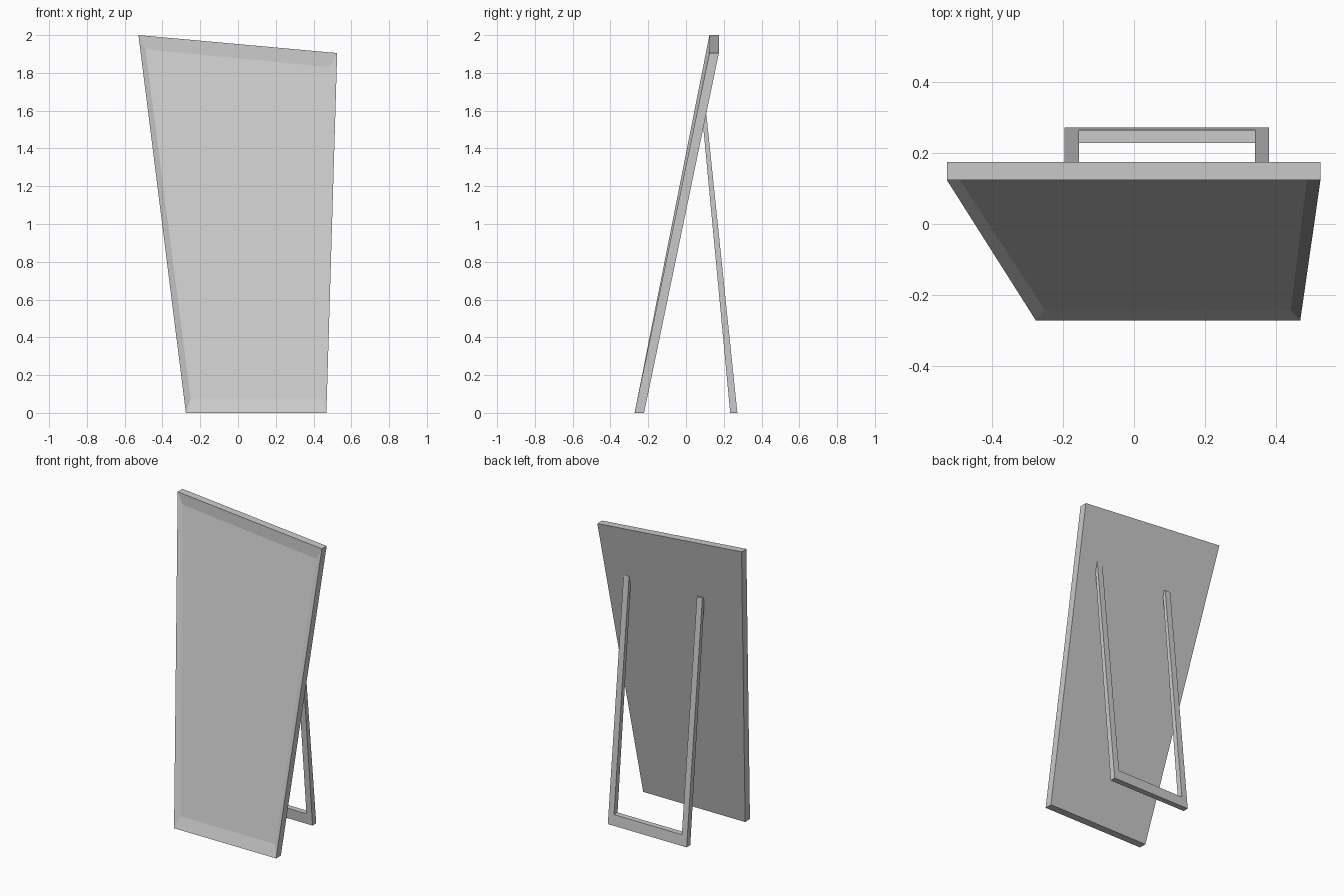
import bpy
import bmesh

cube = bpy.data.objects.get("Cube")
if cube:
    bpy.data.objects.remove(cube, do_unlink=True)

grey = bpy.data.materials.new("light_grey")
grey.use_nodes = True
grey.diffuse_color = (0.6, 0.6, 0.6, 1)
grey.node_tree.nodes["Principled BSDF"].inputs["Base Color"].default_value = grey.diffuse_color


def finish(bm, name):
    bmesh.ops.recalc_face_normals(bm, faces=bm.faces)
    mesh = bpy.data.meshes.new(name)
    bm.to_mesh(mesh)
    bm.free()
    mesh.materials.append(grey)
    obj = bpy.data.objects.new(name, mesh)
    bpy.context.collection.objects.link(obj)
    return obj


def bridge(bm, a, b):
    for i in range(len(a)):
        j = (i + 1) % len(a)
        bm.faces.new((a[i], a[j], b[j], b[i]))


# Leaning panel: slanted four-sided slab with a shallow sloped recess in front
bottom_y, top_y, thick, recess = -0.272, 0.124, 0.05, 0.014
outline = [(-0.276, 0), (0.468, 0), (0.525, 1.905), (-0.527, 2.0)]
inner = [(-0.25, 0.075), (0.441, 0.075), (0.486, 1.83), (-0.49, 1.925)]
lean = [bottom_y, bottom_y, top_y, top_y]

bm = bmesh.new()
front = [bm.verts.new((x, y, z)) for (x, z), y in zip(outline, lean)]
back = [bm.verts.new((x, y + thick, z)) for (x, z), y in zip(outline, lean)]
sunk = []
for (x, z), (ox, oz) in zip(inner, outline):
    height = 2.0 if x < 0 else 1.905
    y = bottom_y + (top_y - bottom_y) * z / height
    sunk.append(bm.verts.new((x, y + recess, z)))
bridge(bm, front, back)
bridge(bm, front, sunk)
bm.faces.new(sunk)
bm.faces.new(back)
finish(bm, "leaning_panel")


# Rear stand: U-shaped frame, its legs thinning toward the panel
def stand_y(z, is_back):
    low, high = (0.272, 0.108) if is_back else (0.234, 0.085)
    return low + (high - low) * z / 1.58


left, right, width, bar, top = -0.195, 0.38, 0.04, 0.07, 1.58
profile = [(left, 0), (right, 0), (right, top), (right - width, top),
           (right - width, bar), (left + width, bar), (left + width, top), (left, top)]
bm = bmesh.new()
loops = [[bm.verts.new((x, stand_y(z, s), z)) for x, z in profile] for s in (False, True)]
bridge(bm, *loops)
for loop in loops:
    bm.faces.new(loop)
finish(bm, "rear_stand")
